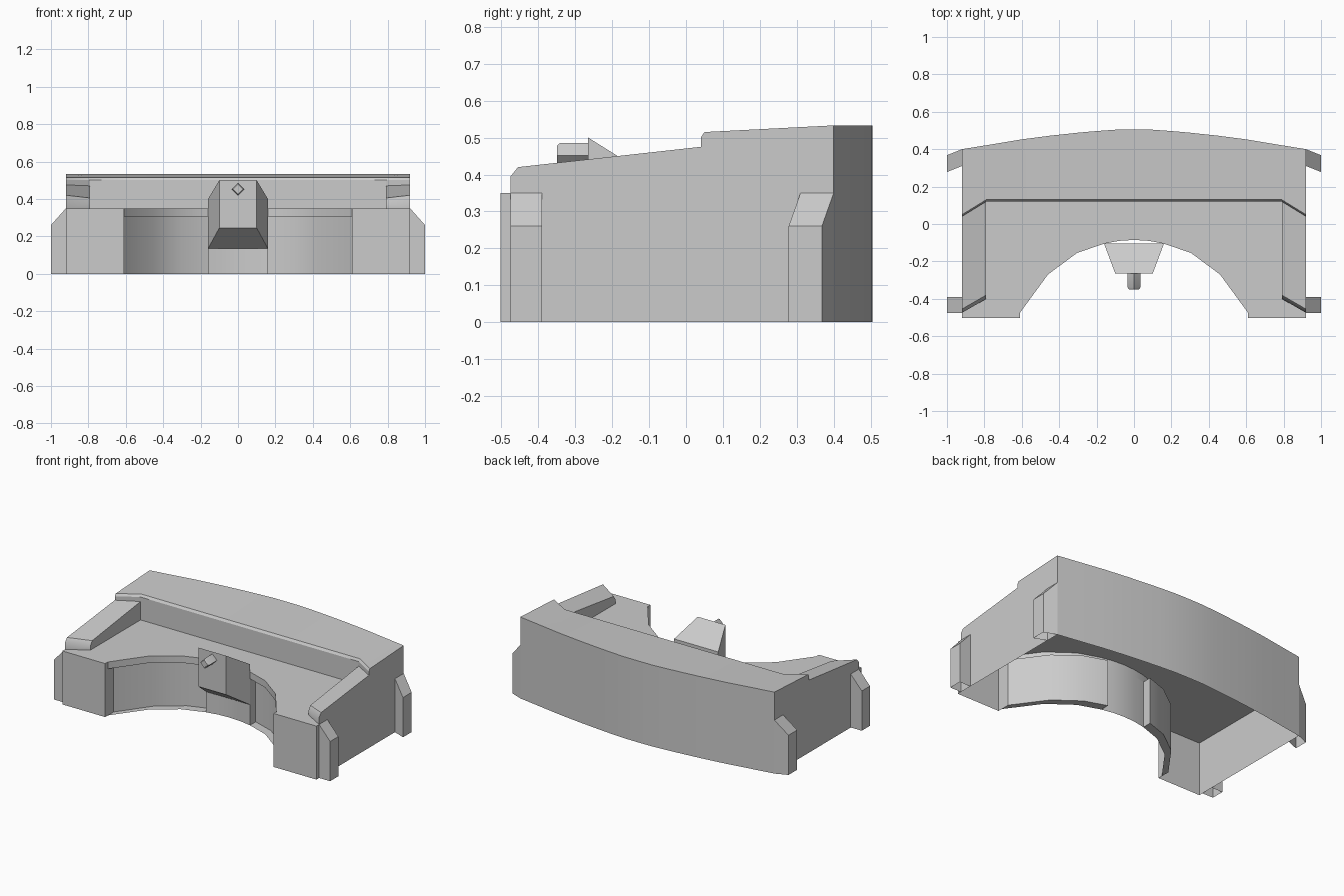
import bpy
from mathutils import Vector

if "Cube" in bpy.data.objects:
    bpy.data.objects.remove(bpy.data.objects["Cube"])

INSIDE = (0.85, 0.2, 0.32)


def strips(a):
    """Quads between neighbouring rows of points."""
    return [[p[i], p[i + 1], q[i + 1], q[i]]
            for p, q in zip(a, a[1:]) for i in range(len(p) - 1)]


def part(name, faces, inside=INSIDE, mirror=True):
    """Mesh from polygons, welded, facing away from an inside point."""
    index, verts, polys = {}, [], []
    for f in faces:
        pts = [Vector(p) for p in f]
        n = Vector()
        for p, q in zip(pts, pts[1:] + pts[:1]):
            n += p.cross(q)
        if n.length < 1e-8:
            continue
        if n.dot(sum(pts, Vector()) / len(pts) - Vector(inside)) < 0:
            pts.reverse()
        ids = []
        for p in pts:
            k = tuple(round(c, 5) for c in p)
            if k not in index:
                index[k] = len(verts)
                verts.append(k)
            ids.append(index[k])
        polys.append(ids)
    me = bpy.data.meshes.new(name)
    me.from_pydata(verts, [], polys)
    ob = bpy.data.objects.new(name, me)
    bpy.context.collection.objects.link(ob)
    if mirror:
        m = ob.modifiers.new("Mirror", 'MIRROR')
        m.merge_threshold = 0.0005
    bpy.ops.object.select_all(action='DESELECT')
    ob.select_set(True)
    bpy.context.view_layer.objects.active = ob
    bpy.ops.object.shade_smooth_by_angle(angle=0.55)
    return ob


def at_x(x, pts):
    return [(x, y, z) for y, z in pts]


# Raised rear shelf with its curved back wall
rows = []
for x, back in [(0, .505), (.1, .504), (.2, .497), (.3, .488), (.45, .472),
                (.61, .451), (.79, .421), (.92, .40)]:
    f = .12 if x < .8 else .04
    rows.append(at_x(x, [(f, .35), (f, .50), (f + .01, .515), (back, .533), (back, 0)]))
part("rear_shelf", strips(rows), inside=(.4, .3, .3))

# Outer side panels and sloped side rails
outer = [(-.475, .35), (-.475, .395), (-.455, .42), (.04, .475)]
inner = [(-.40, .35), (-.40, .375), (-.38, .405), (.12, .47)]
part("side_panel", [at_x(.92, [(-.503, 0), (-.503, .35)] + outer +
                         [(.04, .50), (.05, .515), (.40, .533), (.40, 0)])])
part("side_rail", strips([at_x(.92, outer), at_x(.79, inner)]) +
     [at_x(.79, inner + [(.12, .35)])])

# Desktop with arched cutout, recessed knee wall and bottom lip
arch = [(.61, -.475), (.46, -.27), (.305, -.155), (.16, -.105), (.08, -.09), (0, -.085)]
SET = .06
part("desktop",
     strips([[(x, .12, .35), (x, y, .35), (x, y, .305)] for x, y in arch]) +
     [[(.61, -.503, .35), (.92, -.503, .35), (.92, .12, .35), (.61, .12, .35)]])
part("knee_wall", strips([[(x, y, .305), (x, y + SET, .305), (x, y + SET, 0), (x, y, 0)]
                          for x, y in arch[:4]]))
part("center_column", strips([[(x, y, .305), (x, y, 0)] for x, y in arch[3:]]) +
     [at_x(.16, [(-.105, 0), (-.105, .305), (-.105 + SET, .305), (-.105 + SET, 0)])],
     inside=(0, .1, .15))
yw = -.475 + SET
part("front_panel",
     [[(.61, -.503, 0), (.92, -.503, 0), (.92, -.503, .35), (.61, -.503, .35)],
      at_x(.61, [(-.503, 0), (-.503, .35), (-.475, .35), (-.475, .305), (yw, .305), (yw, 0)])])

# Corner bumpers: y range on the body, and y shift at the outer edge
for name, y0, y1, s in [("front_bumper", -.475, -.39, 0), ("rear_bumper", .31, .40, -.032)]:
    a, b = [[(.92, y, 0), (.92, y, .35), (1, y + s, .26), (1, y + s, 0)] for y in (y0, y1)]
    part(name, strips([a, b]) + [a, b], inside=(.94, (y0 + y1 + s) / 2, .15))

# Tapered console in the middle of the arch
back = [(-.16, -.105, .135), (.16, -.105, .135), (.16, -.105, .40), (-.16, -.105, .40)]
front = [(-.10, -.265, .245), (.10, -.265, .245), (.10, -.265, .50), (-.10, -.265, .50)]
part("console", strips([back + back[:1], front + front[:1]]) + [front, back],
     inside=(0, -.18, .32), mirror=False)

# Diamond knob with a bevelled tip
rings = []
for y, r in [(-.265, .034), (-.34, .034), (-.35, .026)]:
    rings.append([(r, y, .452), (0, y, .452 + r), (-r, y, .452), (0, y, .452 - r), (r, y, .452)])
part("knob", strips(rings) + [rings[-1][:4]], inside=(0, -.3, .452), mirror=False)
